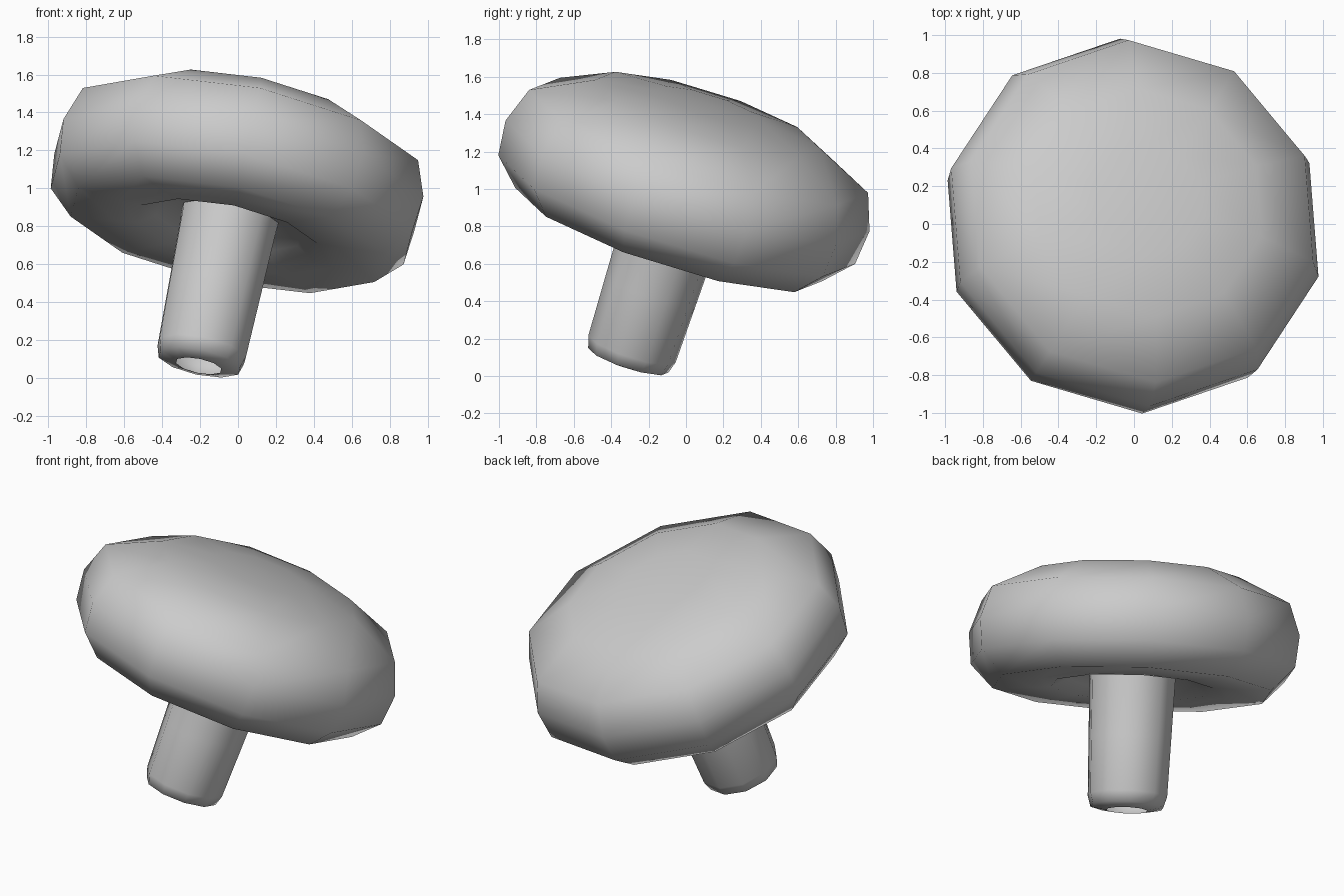
import bpy, bmesh, math
from mathutils import Matrix, Vector

if "Cube" in bpy.data.objects:
    bpy.data.objects.remove(bpy.data.objects["Cube"])

SIDES = 10
# Leaning axis of the mushroom: foot point, lean direction and lean angle
FOOT = Vector((-0.221, -0.335, 0.0))
PLACE = (Matrix.Translation(FOOT)
         @ Matrix.Rotation(math.radians(56.7), 4, 'Z')
         @ Matrix.Rotation(math.radians(21), 4, 'Y'))


def lathe(name, profile):
    """Revolve (radius, height) points; radius 0 becomes a pole."""
    bm = bmesh.new()
    rings = []
    for r, h in profile:
        n = SIDES if r > 0 else 1
        rings.append([bm.verts.new((r * math.cos(2 * math.pi * k / SIDES),
                                    r * math.sin(2 * math.pi * k / SIDES), h))
                      for k in range(n)])
    for a, b in zip(rings, rings[1:]):
        for k in range(SIDES):
            j = (k + 1) % SIDES
            if len(b) == 1:
                bm.faces.new((a[k], a[j], b[0]))
            else:
                bm.faces.new((a[k], a[j], b[j], b[k]))
    for f in bm.faces:
        f.smooth = True
    mesh = bpy.data.meshes.new(name)
    bm.to_mesh(mesh)
    bm.free()
    obj = bpy.data.objects.new(name, mesh)
    obj.matrix_world = PLACE
    bpy.context.collection.objects.link(obj)
    return obj


# Stem, open at the foot, widening slightly upwards
lathe("stem", [(0.125, 0.07), (0.225, 0.09), (0.245, 0.155),
               (0.255, 0.5), (0.265, 0.86), (0.27, 0.93)])

# Cap with a recessed underside, rounded rim and shallow dome
lathe("cap", [(0.26, 0.91), (0.31, 0.90), (0.40, 0.87), (0.50, 0.82),
              (0.61, 0.815), (0.86, 0.81), (1.00, 0.953), (1.02, 1.146),
              (0.95, 1.343), (0.63, 1.50), (0.30, 1.545), (0, 1.555)])
